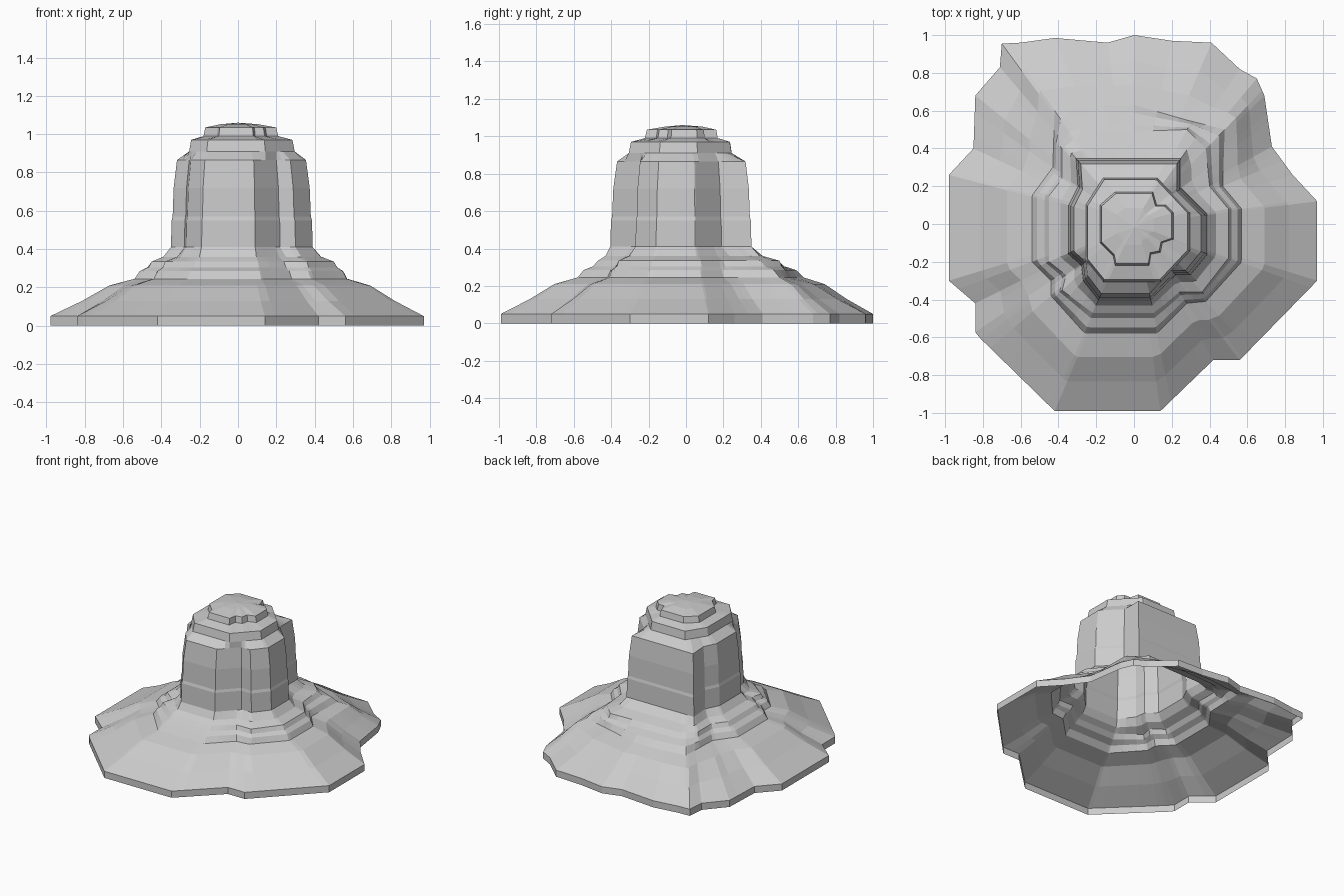
import bpy, bmesh, math
from mathutils import Vector

if "Cube" in bpy.data.objects:
    bpy.data.objects.remove(bpy.data.objects["Cube"])

# Plan outlines of the rock layers, widest first
BASE = [(-.42,-.99),(.14,-.99),(.42,-.72),(.56,-.72),(.97,-.30),(.97,.12),(.84,.26),
        (.73,.41),(.69,.68),(.65,.77),(.56,.82),(.41,.96),(.2,.97),(0,1),(-.14,.96),
        (-.42,.985),(-.6,.96),(-.70,.955),(-.71,.83),(-.84,.68),(-.85,.40),(-.98,.26),
        (-.98,-.30),(-.84,-.42),(-.84,-.58)]
LEDGE = [(-.26,-.58),(.12,-.58),(.28,-.42),(.38,-.41),(.57,-.2),(.57,.08),(.47,.2),
         (.48,.5),(.28,.55),(0,.63),(-.16,.63),(-.42,.6),(-.43,.3),(-.54,.15),
         (-.54,-.2),(-.44,-.3),(-.44,-.38)]
SHOULDER = [(-.22,-.47),(.11,-.47),(.24,-.36),(.36,-.36),(.5,-.18),(.5,.08),(.4,.2),
            (.38,.4),(.28,.5),(-.28,.48),(-.38,.4),(-.38,.24),(-.45,.15),(-.45,-.2),
            (-.36,-.27),(-.38,-.35)]
TOWER = [(-.19,-.405),(.09,-.405),(.22,-.27),(.3,-.27),(.39,-.16),(.39,.05),(.25,.19),
         (.25,.35),(-.31,.35),(-.30,.2),(-.35,.1),(-.35,-.16),(-.28,-.22),(-.27,-.3)]
CAP = [(-.25,.1),(-.16,.24),(.12,.24),(.29,.06),(.29,-.14),(.14,-.30),(-.16,-.30),(-.25,-.19)]
CROWN = [(-.18,.1),(-.1,.17),(.1,.17),(.12,.1),(.17,.1),(.21,.06),(.21,-.08),(.15,-.1),
         (.14,-.15),(.09,-.16),(.08,-.22),(-.1,-.22),(-.11,-.17),(-.18,-.1)]


def radius(poly, a):
    """Distance from the axis to the outline in direction a (outermost hit)."""
    d, best = Vector((math.cos(a), math.sin(a))), 0
    for p, q in zip(poly, poly[1:] + poly[:1]):
        p, e = Vector(p), Vector(q) - Vector(p)
        den = d.cross(e)
        if abs(den) > 1e-9:
            r, s = p.cross(e) / den, p.cross(d) / den
            if r > 0 and -1e-6 <= s <= 1 + 1e-6:
                best = max(best, r)
    return best


# Shared directions pass through every outline corner, keeping them crisp
angles = []
for a in sorted(math.atan2(y, x) for o in (BASE, LEDGE, SHOULDER, TOWER, CAP, CROWN) for x, y in o):
    if not angles or a - angles[-1] > .012:
        angles.append(a)


def loft(name, rings, peak=None):
    """Skin (outline, outline, blend, scale, z) rings; optional closing peak."""
    bm = bmesh.new()
    rows = []
    for o1, o2, t, s, z in rings:
        row = []
        for a in angles:
            r = s * ((1 - t) * radius(o1, a) + t * radius(o2, a))
            row.append(bm.verts.new((r * math.cos(a), r * math.sin(a), z)))
        rows.append(row)
    n = len(angles)
    for lo, hi in zip(rows, rows[1:]):
        for i in range(n):
            j = (i + 1) % n
            bm.faces.new((lo[i], lo[j], hi[j], hi[i]))
    if peak:
        c = bm.verts.new(peak)
        for i in range(n):
            bm.faces.new((rows[-1][i], rows[-1][(i + 1) % n], c))
    me = bpy.data.meshes.new(name)
    bm.to_mesh(me)
    bm.free()
    bpy.context.collection.objects.link(bpy.data.objects.new(name, me))


# Scree slope with its vertical rim, open underneath
loft("scree_slope", [
    (BASE, BASE, 0, 1, 0), (BASE, BASE, 0, 1, .05),
    (BASE, LEDGE, .38, 1, .13), (BASE, LEDGE, .7, 1, .21), (LEDGE, LEDGE, 0, 1, .245)])

# Stepped ledges around the tower foot
loft("foot_ledges", [
    (LEDGE, LEDGE, 0, 1, .245), (LEDGE, SHOULDER, .3, 1, .285), (LEDGE, SHOULDER, .75, 1, .305),
    (SHOULDER, SHOULDER, 0, 1, .335), (SHOULDER, TOWER, .6, 1, .36), (TOWER, TOWER, 0, 1, .41)])

# Sheer rock tower
loft("rock_tower", [
    (TOWER, TOWER, 0, 1, .41), (TOWER, TOWER, 0, .99, .55), (TOWER, TOWER, 0, .975, .57),
    (TOWER, TOWER, 0, .96, .72), (TOWER, TOWER, 0, .91, .865), (TOWER, CAP, 1, 1.02, .91)])

# Layered summit
loft("summit_layers", [
    (CAP, CAP, 0, 1.02, .91), (CAP, CAP, 0, .98, .97), (CROWN, CROWN, 0, 1, .99),
    (CROWN, CROWN, 0, .95, 1.035), (CROWN, CROWN, 0, .5, 1.052)], peak=(0, -.02, 1.06))
